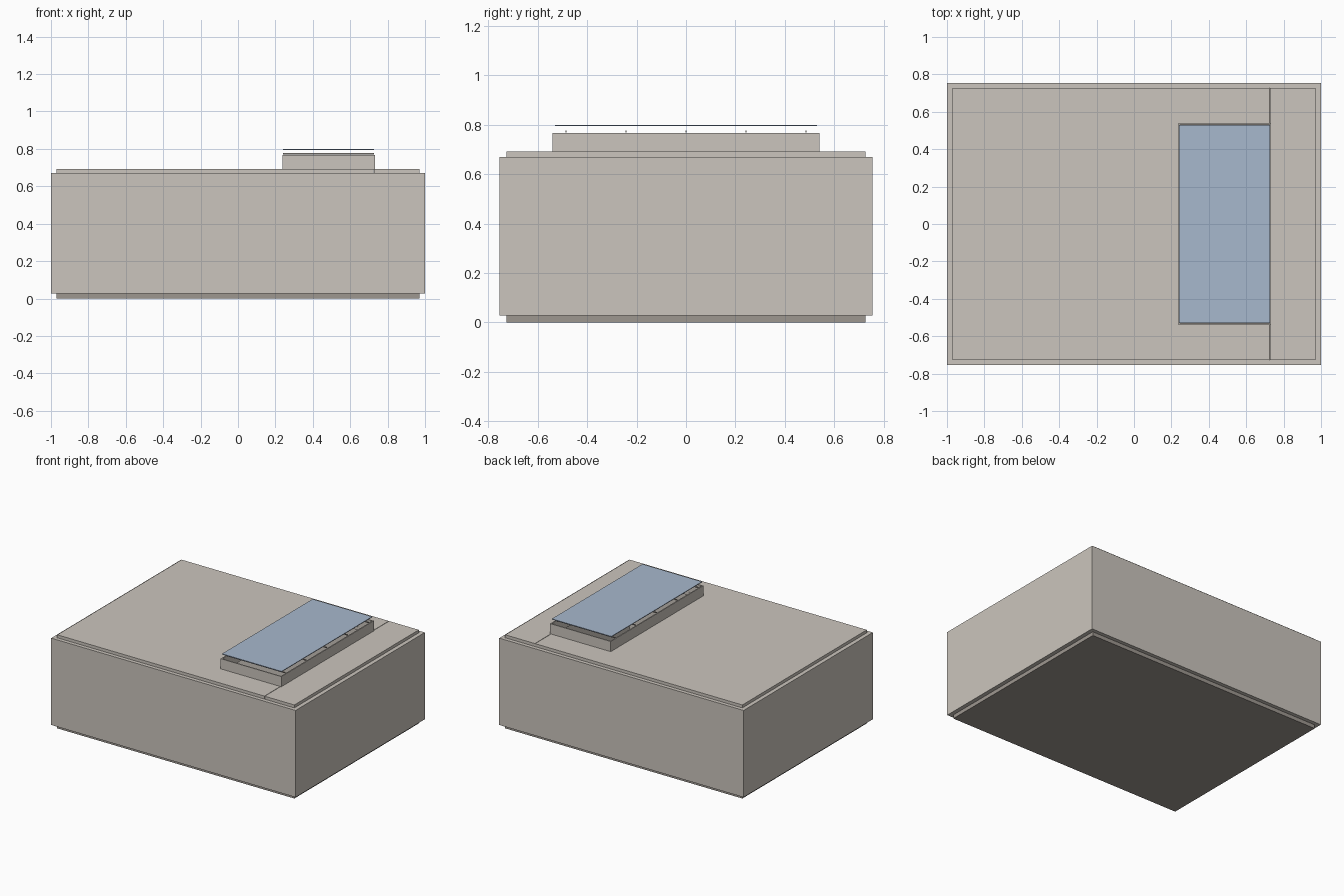
import bpy

if "Cube" in bpy.data.objects:
    bpy.data.objects.remove(bpy.data.objects["Cube"], do_unlink=True)


def material(name, rgb):
    mat = bpy.data.materials.new(name)
    mat.use_nodes = True
    mat.diffuse_color = (*rgb, 1)
    mat.node_tree.nodes["Principled BSDF"].inputs["Base Color"].default_value = (*rgb, 1)
    return mat


panel = material("warm grey panel", (0.60, 0.56, 0.51))
base = material("dark grey base", (0.34, 0.31, 0.28))
blue = material("blue glass", (0.39, 0.48, 0.61))


def box(name, xs, ys, zs, mat):
    """Box between the given limits on each axis."""
    spans = (xs, ys, zs)
    bpy.ops.mesh.primitive_cube_add(size=1, location=[(a + b) / 2 for a, b in spans])
    obj = bpy.context.object
    obj.name = name
    for v in obj.data.vertices:
        for i, (a, b) in enumerate(spans):
            v.co[i] *= b - a
    obj.data.materials.append(mat)
    return obj


def mirrored(a, b, side):
    return tuple(sorted((a * side, b * side)))


# Main dimensions
IN_X, IN_Y, OUT_Y = 0.97, 0.727, 0.755
WALL_Z = (0.028, 0.67)
ROOF_Z = (0.668, 0.692)
HOLE_X, HOLE_Y = (0.245, 0.725), 0.532

# Floor slab, set in from the walls
box("floor", (-IN_X, IN_X), (-IN_Y, IN_Y), (0, 0.03), base)

# Four wall panels; the long ones cover the ends of the short ones
for side, long_name, short_name in ((-1, "front_wall", "right_wall"), (1, "back_wall", "left_wall")):
    box(long_name, (-1, 1), mirrored(IN_Y, OUT_Y, side), WALL_Z, panel)
    box(short_name, mirrored(IN_X, 1, side), (-IN_Y, IN_Y), WALL_Z, panel)

# Roof panels around the skylight opening
box("roof_main", (-IN_X, HOLE_X[0]), (-IN_Y, IN_Y), ROOF_Z, panel)
box("roof_end", (HOLE_X[1] + 0.003, IN_X), (-IN_Y, IN_Y), ROOF_Z, panel)
for side, name in ((-1, "roof_front_strip"), (1, "roof_back_strip")):
    box(name, HOLE_X, mirrored(HOLE_Y, IN_Y, side), ROOF_Z, panel)

# Skylight curb boards
CURB_Z = (0.69, 0.767)
for side, name in ((-1, "curb_front"), (1, "curb_back")):
    box(name, (0.237, 0.733), mirrored(0.533, 0.541, side), CURB_Z, panel)
for x, name in ((0.237, "curb_right"), (0.725, "curb_left")):
    box(name, (x, x + 0.008), (-0.533, 0.533), CURB_Z, panel)

# Thin bars across the curb
for i in range(5):
    y = (i - 2) * 0.243
    box(f"skylight_bar_{i + 1}", (0.24, 0.728), (y - 0.003, y + 0.003), (0.77, 0.777), base)

# Raised glass pane
box("skylight_glass", (0.24, 0.727), (-0.53, 0.53), (0.795, 0.8), blue)
